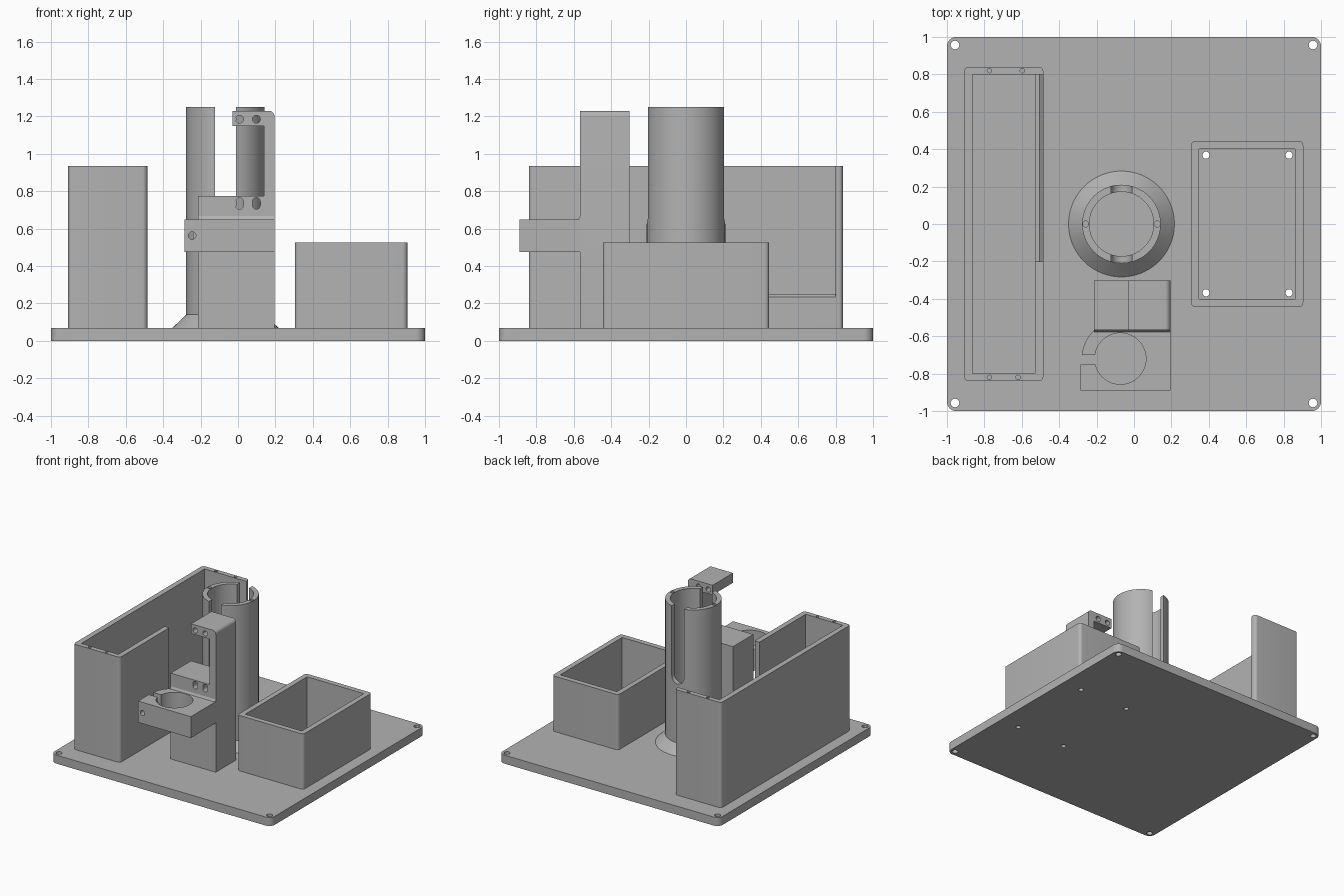
import bpy, bmesh
from math import sin, cos, radians, tau

cube = bpy.data.objects.get("Cube")
if cube:
    bpy.data.objects.remove(cube, do_unlink=True)

grey = bpy.data.materials.new("plain grey")
grey.use_nodes = True
grey.diffuse_color = (0.45, 0.45, 0.45, 1)
grey.node_tree.nodes["Principled BSDF"].inputs["Base Color"].default_value = grey.diffuse_color

PLATE = 0.07      # top of the base plate
SUNK = 0.06       # parts sit slightly inside the plate


def make(name, bm):
    bmesh.ops.recalc_face_normals(bm, faces=bm.faces)
    mesh = bpy.data.meshes.new(name)
    bm.to_mesh(mesh)
    bm.free()
    mesh.materials.append(grey)
    obj = bpy.data.objects.new(name, mesh)
    bpy.context.collection.objects.link(obj)
    return obj


def prism(name, points, lo, hi, axis="z"):
    """Extrude a flat outline along one axis."""
    place = {"x": lambda a, b, h: (h, a, b),
             "y": lambda a, b, h: (a, h, b),
             "z": lambda a, b, h: (a, b, h)}[axis]
    bm = bmesh.new()
    low = [bm.verts.new(place(a, b, lo)) for a, b in points]
    high = [bm.verts.new(place(a, b, hi)) for a, b in points]
    bm.faces.new(low)
    bm.faces.new(high)
    n = len(points)
    for i in range(n):
        j = (i + 1) % n
        bm.faces.new((low[i], low[j], high[j], high[i]))
    return make(name, bm)


def lathe(name, profile, cx, cy, steps=72):
    """Spin a closed profile of (radius, z) around a vertical axis."""
    bm = bmesh.new()
    rings = [[bm.verts.new((cx + r * cos(tau * s / steps), cy + r * sin(tau * s / steps), z))
              for r, z in profile] for s in range(steps)]
    n = len(profile)
    for s in range(steps):
        a, b = rings[s], rings[(s + 1) % steps]
        for i in range(n):
            j = (i + 1) % n
            bm.faces.new((a[i], b[i], b[j], a[j]))
    return make(name, bm)


def arc(cx, cy, r, start, end, steps=8):
    return [(cx + r * cos(radians(start + (end - start) * i / steps)),
             cy + r * sin(radians(start + (end - start) * i / steps))) for i in range(steps + 1)]


def circle(cx, cy, r, steps=24):
    return arc(cx, cy, r, 0, 360, steps)[:-1]


def rect(x0, x1, y0, y1, r=0):
    if not r:
        return [(x0, y0), (x1, y0), (x1, y1), (x0, y1)]
    return (arc(x1 - r, y1 - r, r, 0, 90) + arc(x0 + r, y1 - r, r, 90, 180)
            + arc(x0 + r, y0 + r, r, 180, 270) + arc(x1 - r, y0 + r, r, 270, 360))


def cut(obj, points, lo, hi, axis="z"):
    """Subtract an extruded outline and bake the result."""
    cutter = prism("cutter", points, lo, hi, axis)
    mod = obj.modifiers.new("cut", "BOOLEAN")
    mod.operation, mod.solver, mod.object = "DIFFERENCE", "EXACT", cutter
    graph = bpy.context.evaluated_depsgraph_get()
    baked = bpy.data.meshes.new_from_object(obj.evaluated_get(graph))
    obj.modifiers.clear()
    obj.data = baked
    bpy.data.objects.remove(cutter, do_unlink=True)


# Base plate with corner holes and the small box's screw holes
base = prism("base_plate", rect(-1, 1, -1, 1, 0.05), 0, PLATE)
for sx in (-1, 1):
    for sy in (-1, 1):
        cut(base, circle(sx * 0.957, sy * 0.957, 0.023), -0.1, 0.2)
        cut(base, circle(0.607 + sx * 0.222, sy * 0.368, 0.019), -0.1, 0.2)

# Small open box
small_box = prism("small_box", rect(0.305, 0.905, -0.445, 0.445, 0.025), SUNK, 0.525)
cut(small_box, rect(0.347, 0.862, -0.402, 0.402), 0, 1)

# Tall open box with a lowered inner wall and screw holes in its rim
tall_box = prism("tall_box", rect(-0.908, -0.485, -0.84, 0.84, 0.025), SUNK, 0.935)
cut(tall_box, rect(-0.864, -0.528, -0.8, 0.8), 0, 1)
lowered = [(-0.55, 0.25), (-0.505, 0.25), (-0.485, 0.235), (-0.45, 0.2), (-0.45, 1), (-0.55, 1)]
cut(tall_box, lowered, -0.2, 0.8, "y")
for x, y in ((-0.773, 0.82), (-0.597, 0.82), (-0.773, -0.82), (-0.62, -0.82)):
    cut(tall_box, circle(x, y, 0.012, 16), 0.8, 1)

# Slotted tube with a flared foot
TX = -0.067
tube = lathe("slotted_tube", [(0.172, SUNK), (0.283, SUNK), (0.283, PLATE), (0.21, 0.14),
                              (0.21, 1.25), (0.172, 1.25)], TX, 0)
slot = arc(TX, 0.68, 0.055, 180, 360, 16) + [(TX + 0.055, 1.4), (TX - 0.055, 1.4)]
cut(tube, slot, -0.4, 0.4, "y")
for side in (-1, 1):
    cut(tube, circle(TX + side * 0.191, 0, 0.016, 16), 1.1, 1.4)

# Bracket post with an upright arm and a top tab
outline = ([(-0.215, SUNK), (0.195, SUNK)] + arc(0.165, 1.2, 0.03, 0, 90)
           + [(-0.03, 1.23), (-0.03, 1.15), (0.14, 1.15), (0.14, 0.775), (-0.215, 0.775)])
post = prism("bracket_post", outline, -0.567, -0.302, "y")
for x in (0.008, 0.098):
    cut(post, circle(x, 1.185, 0.021), -0.7, -0.2, "y")
    oblong = arc(x, 0.745, 0.021, 0, 180) + arc(x, 0.725, 0.021, 180, 360)
    cut(post, oblong, -0.7, -0.2, "y")

# Split ring clamp on the front of the post
CX, CY = -0.073, -0.72
clamp_outline = ([(-0.285, -0.89), (0.195, -0.89), (0.195, -0.56), (-0.2, -0.56)]
                 + arc(CX, CY, 0.207, 133, 174) + [(-0.285, -0.72)])
clamp = prism("ring_clamp", clamp_outline, 0.475, 0.65)
cut(clamp, circle(CX, CY, 0.137, 48), 0.3, 0.8)
cut(clamp, rect(-0.4, -0.15, -0.75, -0.7), 0.3, 0.8)
cut(clamp, circle(-0.245, 0.563, 0.02), -1, -0.6, "y")

# Fillet strip where the clamp meets the post
prism("clamp_fillet", [(-0.58, 0.645), (-0.56, 0.645), (-0.56, 0.672), (-0.567, 0.668),
                       (-0.572, 0.656)], -0.214, 0.194, "x")

# Smooth the round surfaces, keep edges sharp
for obj in bpy.context.collection.objects:
    if obj.type == "MESH" and grey.name in obj.data.materials:
        obj.select_set(True)
        bpy.context.view_layer.objects.active = obj
bpy.ops.object.shade_smooth_by_angle(angle=radians(30))
